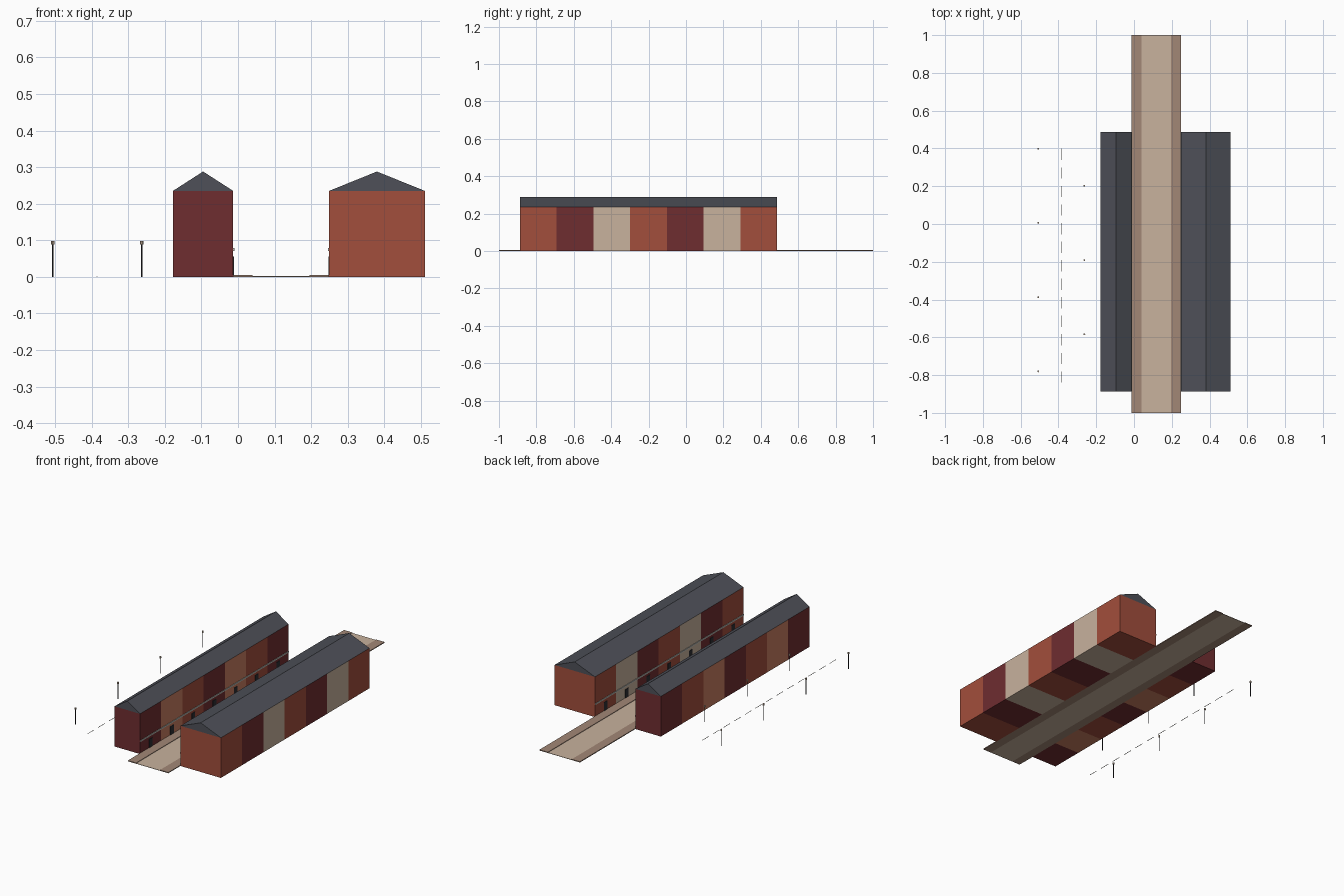
import bpy, bmesh

cube = bpy.data.objects.get("Cube")
if cube:
    bpy.data.objects.remove(cube, do_unlink=True)


def material(name, r, g, b):
    """Flat colour given as 0-255 display values, stored linear."""
    linear = [((v / 255 + 0.055) / 1.055) ** 2.4 for v in (r, g, b)] + [1]
    mat = bpy.data.materials.new(name)
    mat.use_nodes = True
    mat.diffuse_color = linear
    mat.node_tree.nodes["Principled BSDF"].inputs["Base Color"].default_value = linear
    return mat


brick = material("red brick", 162, 78, 60)
maroon = material("maroon brick", 111, 45, 48)
beige = material("beige stone", 200, 178, 157)
brown = material("tan brick", 200, 125, 96)
slate = material("roof slate", 78, 80, 88)
paving = material("pavement", 162, 135, 118)
dark = material("dark paint", 45, 46, 50)
trim = material("pale grey trim", 185, 185, 178)


def prism(name, profile, y0, y1, mat):
    """Extrude an x-z outline along y."""
    bm = bmesh.new()
    face = bm.faces.new([bm.verts.new((x, y0, z)) for x, z in profile])
    out = bmesh.ops.extrude_face_region(bm, geom=[face])
    for item in out["geom"]:
        if isinstance(item, bmesh.types.BMVert):
            item.co.y = y1
    bmesh.ops.recalc_face_normals(bm, faces=bm.faces)
    mesh = bpy.data.meshes.new(name)
    bm.to_mesh(mesh)
    bm.free()
    mesh.materials.append(mat)
    obj = bpy.data.objects.new(name, mesh)
    bpy.context.collection.objects.link(obj)
    return obj


def box(name, x0, x1, y0, y1, z0, z1, mat):
    return prism(name, [(x0, z0), (x1, z0), (x1, z1), (x0, z1)], y0, y1, mat)


START, END, COUNT = -0.888, 0.487, 7
STEP = (END - START) / COUNT
EAVE, RIDGE = 0.235, 0.288


def terrace(side, x0, x1, inner, outward, colours):
    """Row of houses; inner is the street wall, outward its direction."""
    def proud(depth):
        return sorted((inner, inner + outward * depth))

    for i in range(COUNT):
        y = START + i * STEP
        box(f"{side}_house_{i + 1}", x0, x1, y, y + STEP, 0, EAVE, colours[i % 3])
        mid = y + STEP / 2
        box(f"{side}_door_{i + 1}", *proud(0.002), mid - 0.015, mid + 0.015, 0.005, 0.055, dark)
    prism(f"{side}_roof", [(x0, EAVE), (x1, EAVE), ((x0 + x1) / 2, RIDGE)], START, END, slate)
    box(f"{side}_string_course", *proud(0.003), START, END, 0.071, 0.079, trim)


# Two terraces facing the street
terrace("right", -0.178, -0.013, -0.013, 1, (maroon, brown, brick))
terrace("left", 0.249, 0.511, 0.249, -1, (brick, maroon, beige))

# Street with raised pavements
box("street", 0.04, 0.195, -1, 1, 0, 0.002, beige)
box("right_pavement", -0.013, 0.04, -1, 1, 0, 0.005, paving)
box("left_pavement", 0.195, 0.249, -1, 1, 0, 0.005, paving)

# Dashed lane line on the second road
for i in range(13):
    y = -0.84 + i * STEP / 2
    box(f"lane_dash_{i + 1}", -0.387, -0.384, y, y + 0.06, 0, 0.001, trim)


def cylinder(name, x, y, z0, z1, radius, mat):
    bpy.ops.mesh.primitive_cylinder_add(vertices=8, radius=radius, depth=z1 - z0,
                                        location=(x, y, (z0 + z1) / 2))
    obj = bpy.context.object
    obj.name = name
    obj.data.materials.append(mat)


# Street lamps staggered on both sides of the second road
for i in range(7):
    x = -0.507 if i % 2 == 0 else -0.263
    y = -0.78 + i * STEP
    cylinder(f"lamp_post_{i + 1}", x, y, 0, 0.09, 0.002, dark)
    cylinder(f"lamp_head_{i + 1}", x, y, 0.088, 0.098, 0.005, beige)
